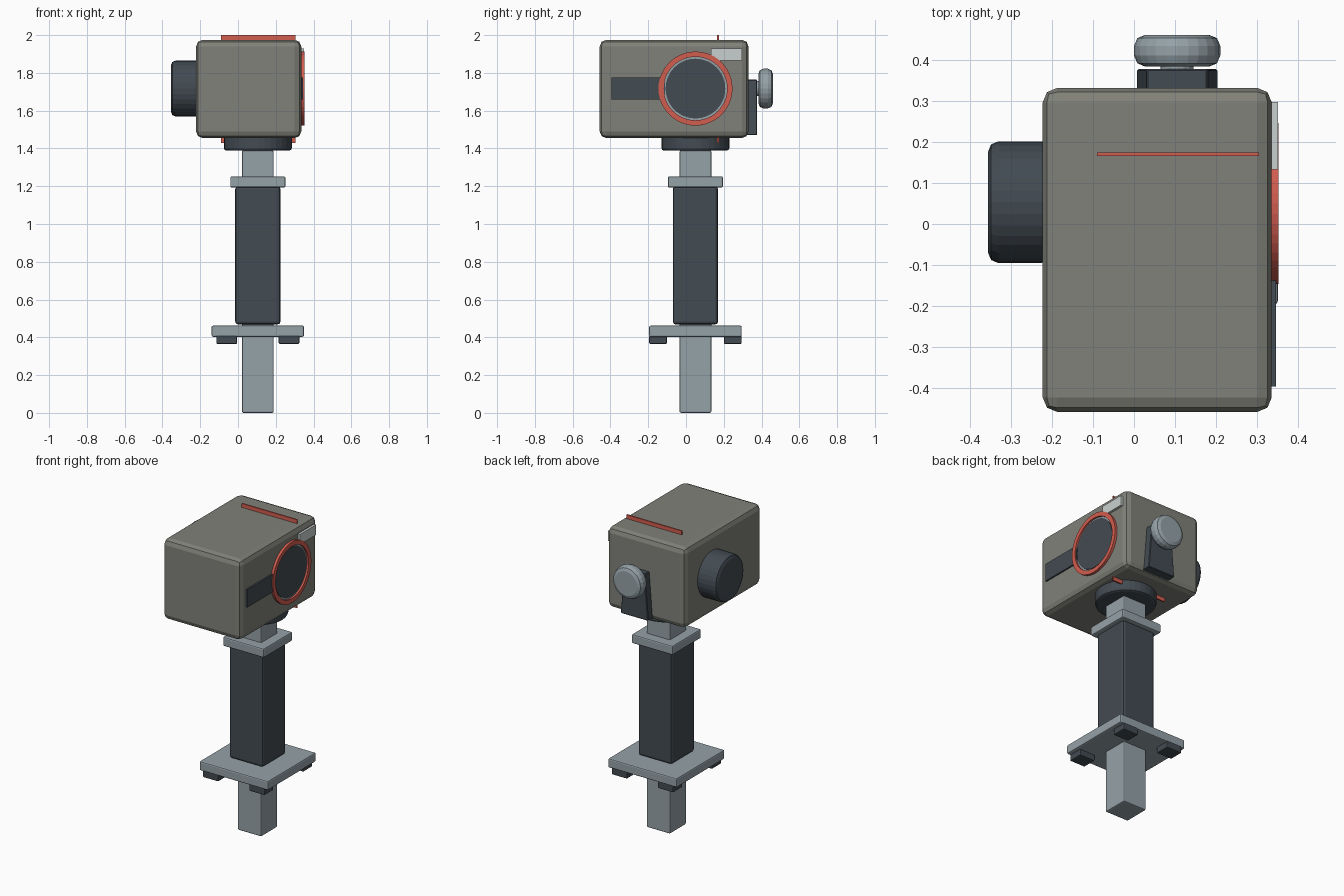
import bpy, bmesh, math
from mathutils import Matrix, Vector

if "Cube" in bpy.data.objects:
    bpy.data.objects.remove(bpy.data.objects["Cube"])


def material(name, rgb):
    m = bpy.data.materials.new(name)
    m.diffuse_color = (*rgb, 1)
    m.use_nodes = True
    m.node_tree.nodes["Principled BSDF"].inputs["Base Color"].default_value = m.diffuse_color
    return m


SHELL = material("warm_grey", (0.22, 0.22, 0.195))
DARK = material("dark_grey", (0.055, 0.07, 0.085))
STEEL = material("steel", (0.30, 0.36, 0.39))
RED = material("red", (0.65, 0.11, 0.08))
PALE = material("pale", (0.58, 0.63, 0.62))
CX, CY, CZ = 0.105, 0.05, 1.717   # post axis and dial height


def finish(name, bm, mat, bevel=0, segments=2):
    bmesh.ops.recalc_face_normals(bm, faces=bm.faces)
    me = bpy.data.meshes.new(name)
    bm.to_mesh(me)
    bm.free()
    ob = bpy.data.objects.new(name, me)
    bpy.context.collection.objects.link(ob)
    me.materials.append(mat)
    if bevel:
        b = ob.modifiers.new("bevel", 'BEVEL')
        b.width, b.segments = bevel, segments
        b.limit_method, b.angle_limit = 'ANGLE', math.radians(40)
    return ob


def box(name, x, y, z, mat, bevel=0, taper=1, segments=2):
    bm = bmesh.new()
    bmesh.ops.create_cube(bm, size=1)
    for v in bm.verts:
        if v.co.z > 0:
            v.co.x *= taper
        v.co = Vector([(a + b) / 2 + c * (b - a) for (a, b), c in zip((x, y, z), v.co)])
    return finish(name, bm, mat, bevel, segments)


def square(name, half, z0, z1, mat, bevel):
    return box(name, (CX - half, CX + half), (CY - half, CY + half), (z0, z1), mat, bevel)


def cylinder(name, axis, r, start, end, center, mat, bevel=0, sides=32, segments=2):
    bm = bmesh.new()
    bmesh.ops.create_cone(bm, cap_ends=True, segments=sides, radius1=r, radius2=r, depth=end - start)
    rot = {'X': Matrix.Rotation(math.pi / 2, 4, 'Y'),
           'Y': Matrix.Rotation(math.pi / 2, 4, 'X'), 'Z': Matrix()}[axis]
    pos = Vector(center)
    pos['XYZ'.index(axis)] = (start + end) / 2
    bmesh.ops.transform(bm, matrix=Matrix.Translation(pos) @ rot, verts=bm.verts)
    return finish(name, bm, mat, bevel, segments)


def ring(name, r_in, r_out, x0, x1, mat, sides=48):
    bm = bmesh.new()
    loops = []
    for i in range(sides):
        a = 2 * math.pi * i / sides
        loops.append([bm.verts.new((x, CY + r * math.cos(a), CZ + r * math.sin(a)))
                      for r, x in ((r_in, x0), (r_out, x0), (r_out, x1), (r_in, x1))])
    for i in range(sides):
        a, b = loops[i], loops[(i + 1) % sides]
        for j in range(4):
            k = (j + 1) % 4
            bm.faces.new((a[j], a[k], b[k], b[j]))
    return finish(name, bm, mat)


# Head housing and the seam strip around it
box("head_body", (-0.222, 0.335), (-0.457, 0.331), (1.455, 1.975), SHELL, 0.035)
box("seam_strip", (-0.09, 0.304), (0.165, 0.174), (1.43, 2.0), RED)

# Side lens barrel
cylinder("lens_barrel", 'X', 0.148, -0.355, -0.2, (0, CY + 0.003, CZ), DARK, 0.025)

# Dial, slot and label on the right side
cylinder("dial_rim", 'X', 0.17, 0.32, 0.339, (0, CY, CZ), STEEL, sides=48)
cylinder("dial_face", 'X', 0.158, 0.32, 0.343, (0, CY, CZ), DARK, sides=48)
ring("dial_ring", 0.168, 0.196, 0.325, 0.351, RED)
box("side_slot", (0.32, 0.345), (-0.395, -0.11), (1.66, 1.775), DARK)
box("side_label", (0.32, 0.35), (0.132, 0.297), (1.865, 1.93), PALE)

# Rear bracket and knob
box("rear_bracket", (CX - 0.098, CX + 0.098), (0.32, 0.377), (1.47, 1.765), DARK, 0.004, 0.76, 1)
cylinder("knob_stem", 'Y', 0.04, 0.34, 0.40, (CX, 0, CZ), STEEL, sides=16)
cylinder("rear_knob", 'Y', 0.105, 0.383, 0.46, (CX, 0, CZ), STEEL, 0.027, 24)

# Post, grip and mount
cylinder("mount_disc", 'Z', 0.18, 1.388, 1.475, (CX, CY, 0), DARK, 0.015)
square("post", 0.084, 0, 1.39, STEEL, 0.008)
square("grip", 0.12, 0.468, 1.2, DARK, 0.016)
square("collar", 0.146, 1.193, 1.252, STEEL, 0.008)
square("base_plate", 0.245, 0.403, 0.462, STEEL, 0.008)

# Feet under the plate corners
for sx in (-1, 1):
    for sy in (-1, 1):
        fx, fy = CX + sx * 0.165, CY + sy * 0.198
        box("foot", (fx - 0.055, fx + 0.055), (fy - 0.047, fy + 0.047), (0.365, 0.41), DARK, 0.006)
